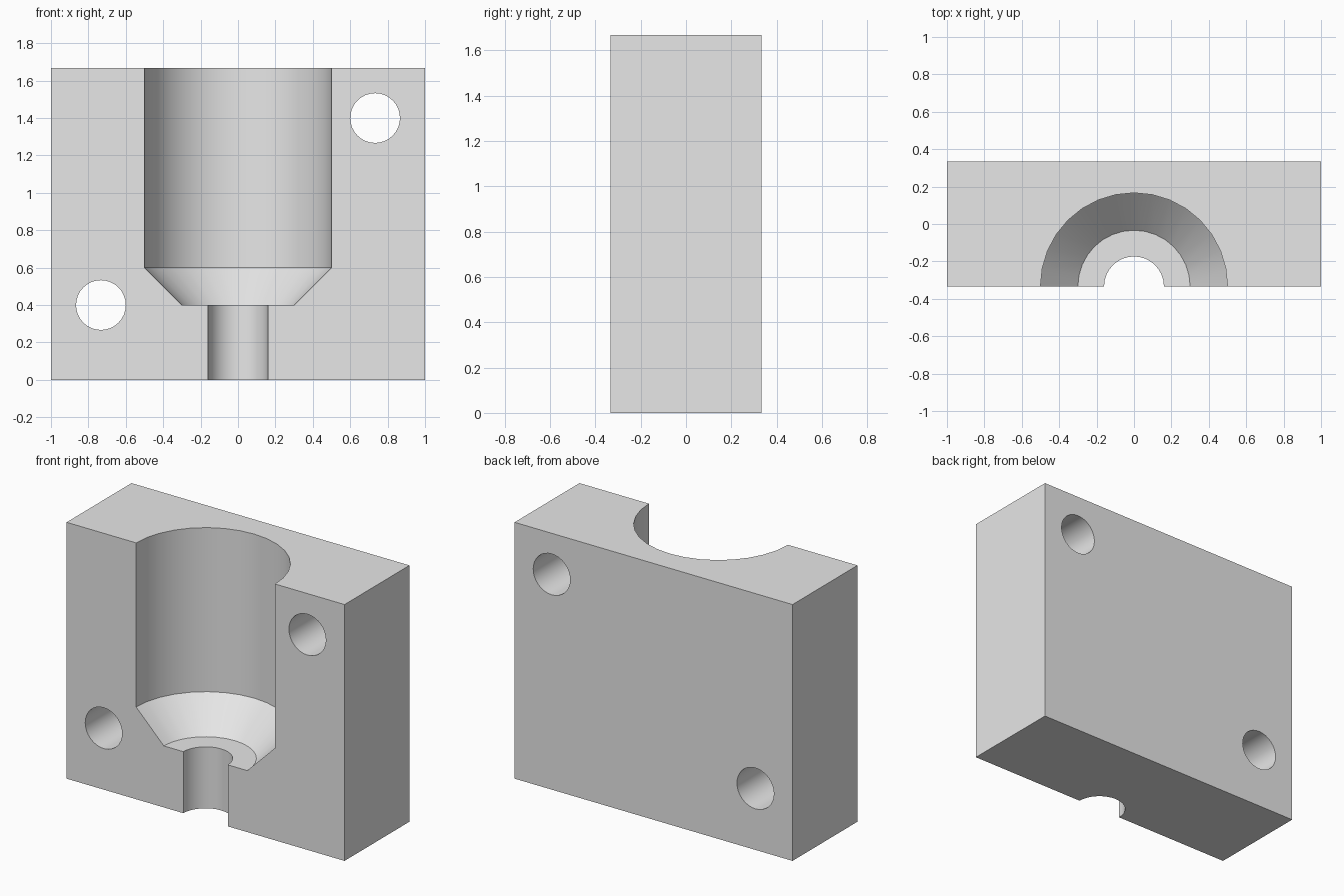
import bpy
import bmesh
from math import radians
from mathutils import Vector, Matrix

WIDTH, DEPTH, HEIGHT = 2.0, 0.667, 1.667
FRONT = -DEPTH / 2
SEGMENTS = 32

default = bpy.data.objects.get("Cube")
if default:
    bpy.data.objects.remove(default, do_unlink=True)

grey = bpy.data.materials.new("light grey")
grey.use_nodes = True
colour = (0.8, 0.8, 0.8, 1)
grey.diffuse_color = colour
grey.node_tree.nodes["Principled BSDF"].inputs["Base Color"].default_value = colour


def make_object(name, bm):
    bmesh.ops.recalc_face_normals(bm, faces=bm.faces)
    mesh = bpy.data.meshes.new(name)
    bm.to_mesh(mesh)
    bm.free()
    mesh.materials.append(grey)
    obj = bpy.data.objects.new(name, mesh)
    bpy.context.collection.objects.link(obj)
    return obj


def revolve(name, profile):
    """Turn a closed (radius, height) profile around the z axis."""
    bm = bmesh.new()
    verts = [bm.verts.new((r, 0, z)) for r, z in profile]
    edges = [bm.edges.new(pair) for pair in zip(verts, verts[1:])]
    bmesh.ops.spin(bm, geom=verts + edges, axis=Vector((0, 0, 1)), cent=Vector(),
                   angle=radians(360), steps=SEGMENTS, use_duplicate=False)
    bmesh.ops.remove_doubles(bm, verts=bm.verts, dist=1e-4)
    return make_object(name, bm)


def cut(target, cutter):
    """Subtract a cutter from the target, then discard it."""
    mod = target.modifiers.new("cut", 'BOOLEAN')
    mod.operation = 'DIFFERENCE'
    mod.solver = 'EXACT'
    mod.object = cutter
    bpy.context.view_layer.objects.active = target
    bpy.ops.object.modifier_apply(modifier=mod.name)
    bpy.data.objects.remove(cutter, do_unlink=True)


# Solid half of the mould
bm = bmesh.new()
bmesh.ops.create_cube(bm, size=1)
bmesh.ops.scale(bm, vec=(WIDTH, DEPTH, HEIGHT), verts=bm.verts)
bmesh.ops.translate(bm, vec=(0, 0, HEIGHT / 2), verts=bm.verts)
block = make_object("mould_block", bm)

# Wide chamber, tapered shoulder and narrow outlet, centred on the front face
cavity = revolve("cavity_cutter", [(0, -0.2), (0.16, -0.2), (0.16, 0.4), (0.3, 0.4),
                                   (0.5, 0.6), (0.5, 1.9), (0, 1.9)])
cavity.location.y = FRONT
cut(block, cavity)

# Bolt holes through opposite corners
for x, z in ((-0.733, 0.4), (0.733, 1.4)):
    bm = bmesh.new()
    bmesh.ops.create_cone(bm, cap_ends=True, segments=SEGMENTS, radius1=0.133,
                          radius2=0.133, depth=DEPTH * 2,
                          matrix=Matrix.Translation((x, 0, z)) @ Matrix.Rotation(radians(90), 4, 'X'))
    cut(block, make_object("bolt_hole_cutter", bm))

# Smooth curved walls with crisp edges
bpy.ops.object.select_all(action='DESELECT')
block.select_set(True)
bpy.context.view_layer.objects.active = block
bpy.ops.object.shade_smooth_by_angle(angle=radians(30))
